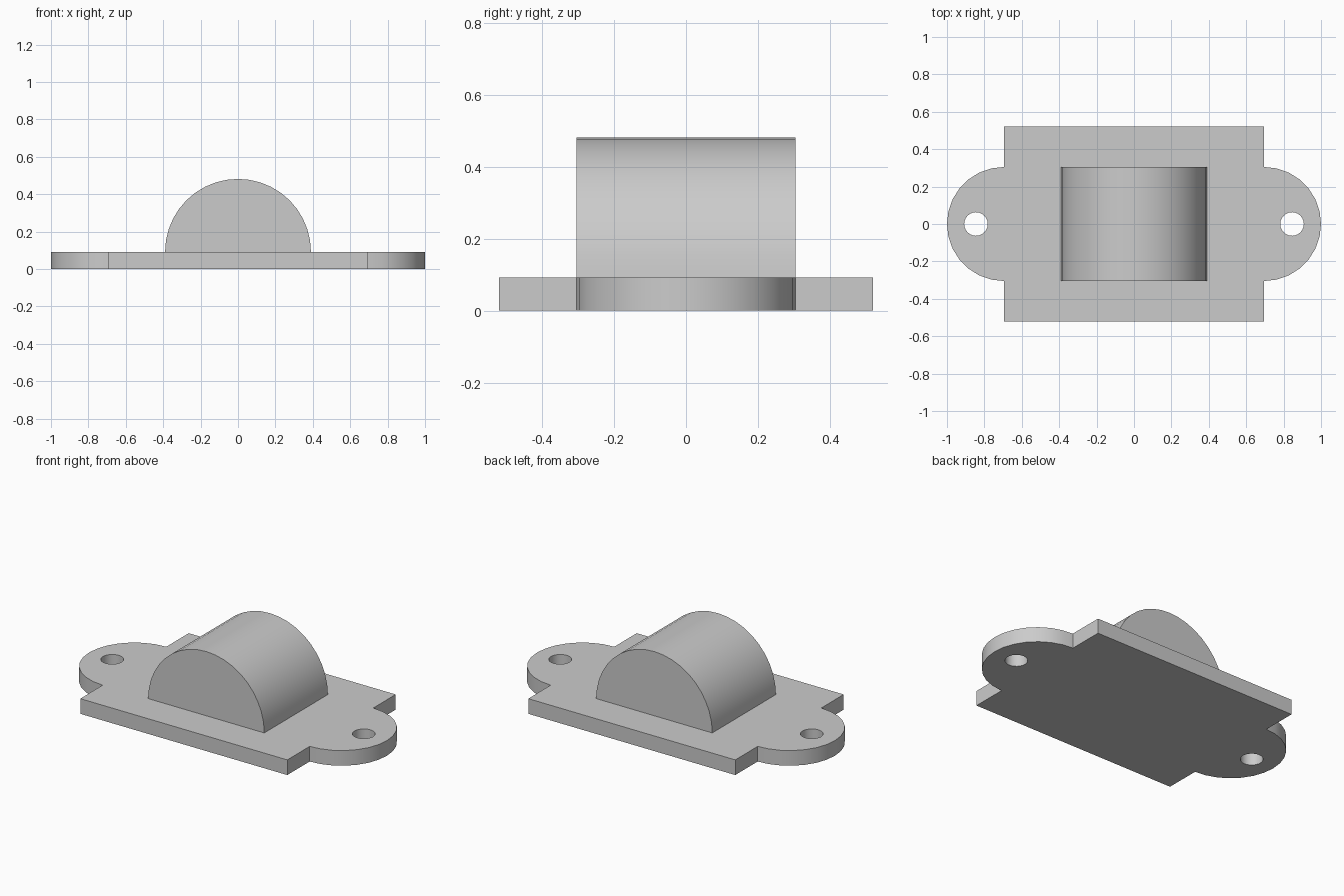
import bpy, bmesh
from math import pi, sin, cos

cube = bpy.data.objects.get("Cube")
if cube:
    bpy.data.objects.remove(cube, do_unlink=True)

GREY = (0.6, 0.6, 0.6, 1)
mat = bpy.data.materials.new("plain grey")
mat.use_nodes = True
mat.diffuse_color = GREY
mat.node_tree.nodes["Principled BSDF"].inputs["Base Color"].default_value = GREY

PLATE_X, PLATE_Y, PLATE_Z = 0.695, 0.52, 0.092
EAR_R = 0.305
HOLE_X, HOLE_R = 0.845, 0.063
DOME_R, DOME_Y = 0.39, 0.305


def arc(cx, cy, r, start, sweep, steps):
    """Points along an arc, both ends included."""
    angles = [start + sweep * i / steps for i in range(steps + 1)]
    return [(cx + r * cos(a), cy + r * sin(a)) for a in angles]


def extruded(name, outlines, depth, location, tilt=0):
    """Solid from closed outlines; inner outlines become holes."""
    curve = bpy.data.curves.new(name, "CURVE")
    curve.dimensions = "2D"
    curve.fill_mode = "BOTH"
    curve.extrude = depth / 2
    for points in outlines:
        spline = curve.splines.new("POLY")
        spline.points.add(len(points) - 1)
        for p, (x, y) in zip(spline.points, points):
            p.co = (x, y, 0, 1)
        spline.use_cyclic_u = True
    obj = bpy.data.objects.new(name, curve)
    bpy.context.collection.objects.link(obj)
    obj.location = location
    obj.rotation_euler.x = tilt
    bpy.ops.object.select_all(action="DESELECT")
    obj.select_set(True)
    bpy.context.view_layer.objects.active = obj
    bpy.ops.object.convert(target="MESH")
    obj = bpy.context.view_layer.objects.active

    # Weld caps to walls and make normals consistent
    bm = bmesh.new()
    bm.from_mesh(obj.data)
    bmesh.ops.remove_doubles(bm, verts=bm.verts, dist=0.0001)
    bmesh.ops.recalc_face_normals(bm, faces=bm.faces)
    bm.to_mesh(obj.data)
    bm.free()
    obj.data.materials.clear()
    obj.data.materials.append(mat)
    bpy.ops.object.shade_smooth_by_angle(angle=pi / 6)
    return obj


# Base plate: rectangle with a rounded, drilled ear at each end
outline = [(PLATE_X, -PLATE_Y)]
outline += arc(PLATE_X, 0, EAR_R, -pi / 2, pi, 14)
outline += [(PLATE_X, PLATE_Y), (-PLATE_X, PLATE_Y)]
outline += arc(-PLATE_X, 0, EAR_R, pi / 2, pi, 14)
outline += [(-PLATE_X, -PLATE_Y)]
holes = [arc(side * HOLE_X, 0, HOLE_R, 0, 2 * pi, 24)[:-1] for side in (-1, 1)]
extruded("base_plate", [outline] + holes, PLATE_Z, (0, 0, PLATE_Z / 2))

# Half cylinder lying across the plate
extruded("half_cylinder", [arc(0, 0, DOME_R, 0, pi, 20)], 2 * DOME_Y,
         (0, 0, PLATE_Z), pi / 2)
